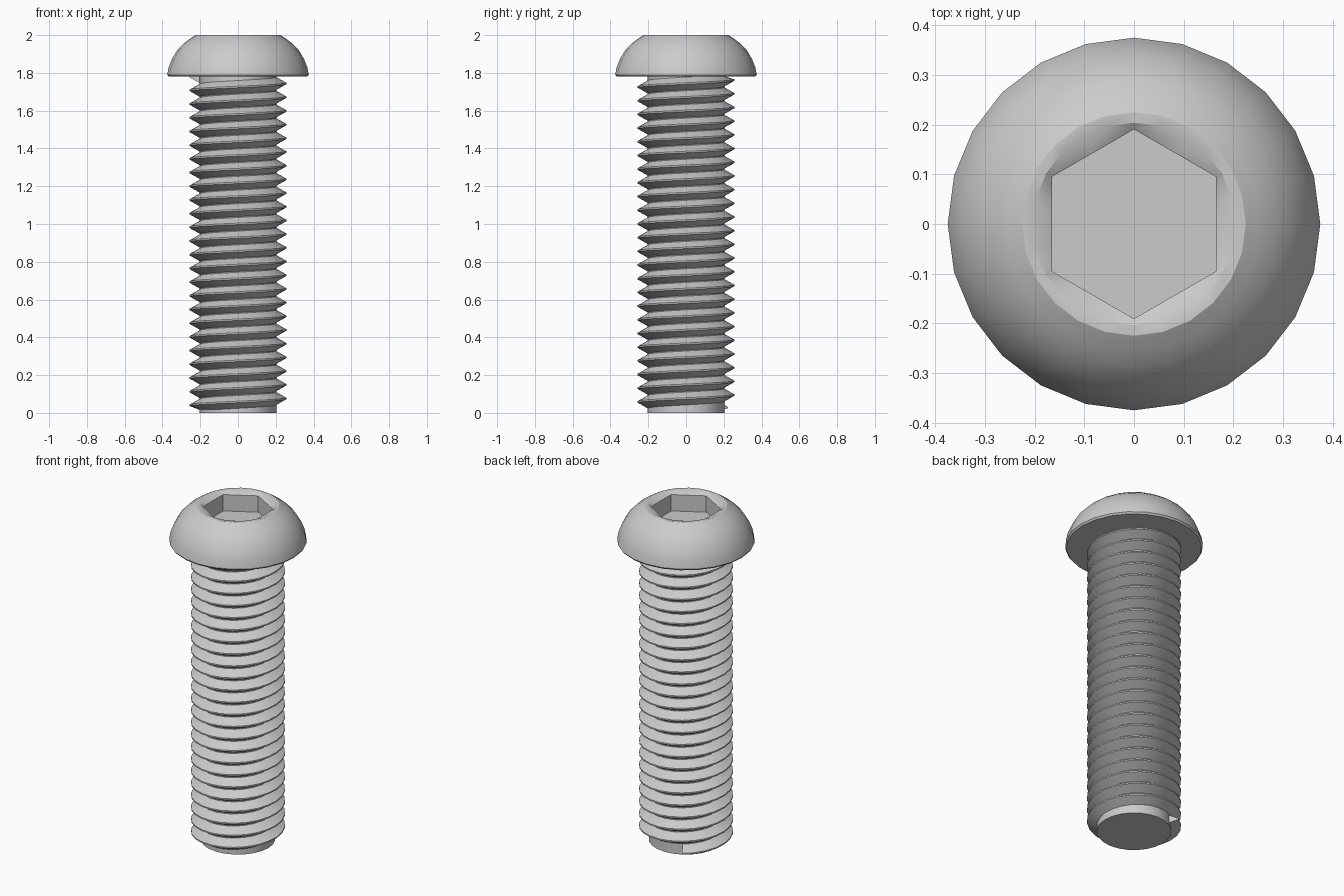
import bpy, bmesh, math

cube = bpy.data.objects.get("Cube")
if cube:
    bpy.data.objects.remove(cube, do_unlink=True)

steel = bpy.data.materials.new("grey steel")
steel.use_nodes = True
grey = (0.6, 0.6, 0.6, 1)
steel.diffuse_color = grey
steel.node_tree.nodes["Principled BSDF"].inputs["Base Color"].default_value = grey

SEGS = 24
PITCH = 0.0725
ROOT, CREST = 0.203, 0.256
HEAD_Z = 1.78


def finish(name, bm, angle):
    bmesh.ops.recalc_face_normals(bm, faces=bm.faces)
    mesh = bpy.data.meshes.new(name)
    bm.to_mesh(mesh)
    bm.free()
    mesh.materials.append(steel)
    ob = bpy.data.objects.new(name, mesh)
    bpy.context.collection.objects.link(ob)
    bpy.ops.object.select_all(action='DESELECT')
    ob.select_set(True)
    bpy.context.view_layer.objects.active = ob
    bpy.ops.object.shade_smooth_by_angle(angle=math.radians(angle))
    return ob


def ring(bm, radius, z, n=SEGS):
    return [bm.verts.new((radius(a) * math.cos(a), radius(a) * math.sin(a), z))
            for a in (2 * math.pi * i / n for i in range(n))]


def bridge(bm, low, high):
    n = len(low)
    for i in range(n):
        j = (i + 1) % n
        bm.faces.new((low[i], low[j], high[j], high[i]))


def hexagon(a):
    # Distance to a hexagon with corners on the y axis
    off = (a + math.pi / 6) % (math.pi / 3) - math.pi / 6
    return 0.165 / math.cos(off)


def circle(r):
    return lambda a: r


# Domed head with a hexagonal socket, built as stacked rings
bm = bmesh.new()
dome = [(ROOT, HEAD_Z), (0.367, HEAD_Z), (0.375, 1.79), (0.367, 1.83),
        (0.349, 1.875), (0.322, 1.92), (0.287, 1.957), (0.255, 1.981),
        (0.225, 2.0), (0.204, 2.0)]
rings = [ring(bm, circle(r), z) for r, z in dome]
rings += [ring(bm, hexagon, z) for z in (1.983, 1.885)]
for low, high in zip(rings, rings[1:]):
    bridge(bm, low, high)
bm.faces.new(rings[-1])
finish("socket_head", bm, 30)

# Plain core of the shank, showing at the tip
bm = bmesh.new()
tip, top = ring(bm, circle(ROOT), 0), ring(bm, circle(ROOT), HEAD_Z + 0.01)
bridge(bm, tip, top)
bm.faces.new(tip)
bm.faces.new(top)
finish("shank_core", bm, 40)

# Right-handed V thread, swept up a helix
bm = bmesh.new()
profile = [(ROOT - 0.004, -PITCH / 2), (CREST, -0.004),
           (CREST, 0.004), (ROOT - 0.004, PITCH / 2)]
start = math.radians(120)
first_crest = 0.04 - PITCH / 6
turns = (HEAD_Z - first_crest) / PITCH
sections = []
for i in range(int(turns * SEGS) + 1):
    a = start + 2 * math.pi * i / SEGS
    z = first_crest + PITCH * i / SEGS
    sections.append([bm.verts.new((r * math.cos(a), r * math.sin(a),
                                   max(0.015, min(z + dz, HEAD_Z + 0.005))))
                     for r, dz in profile])
for s, t in zip(sections, sections[1:]):
    for k in range(3):
        bm.faces.new((s[k], t[k], t[k + 1], s[k + 1]))
bm.faces.new(sections[0])
bm.faces.new(sections[-1])
finish("screw_thread", bm, 35)
